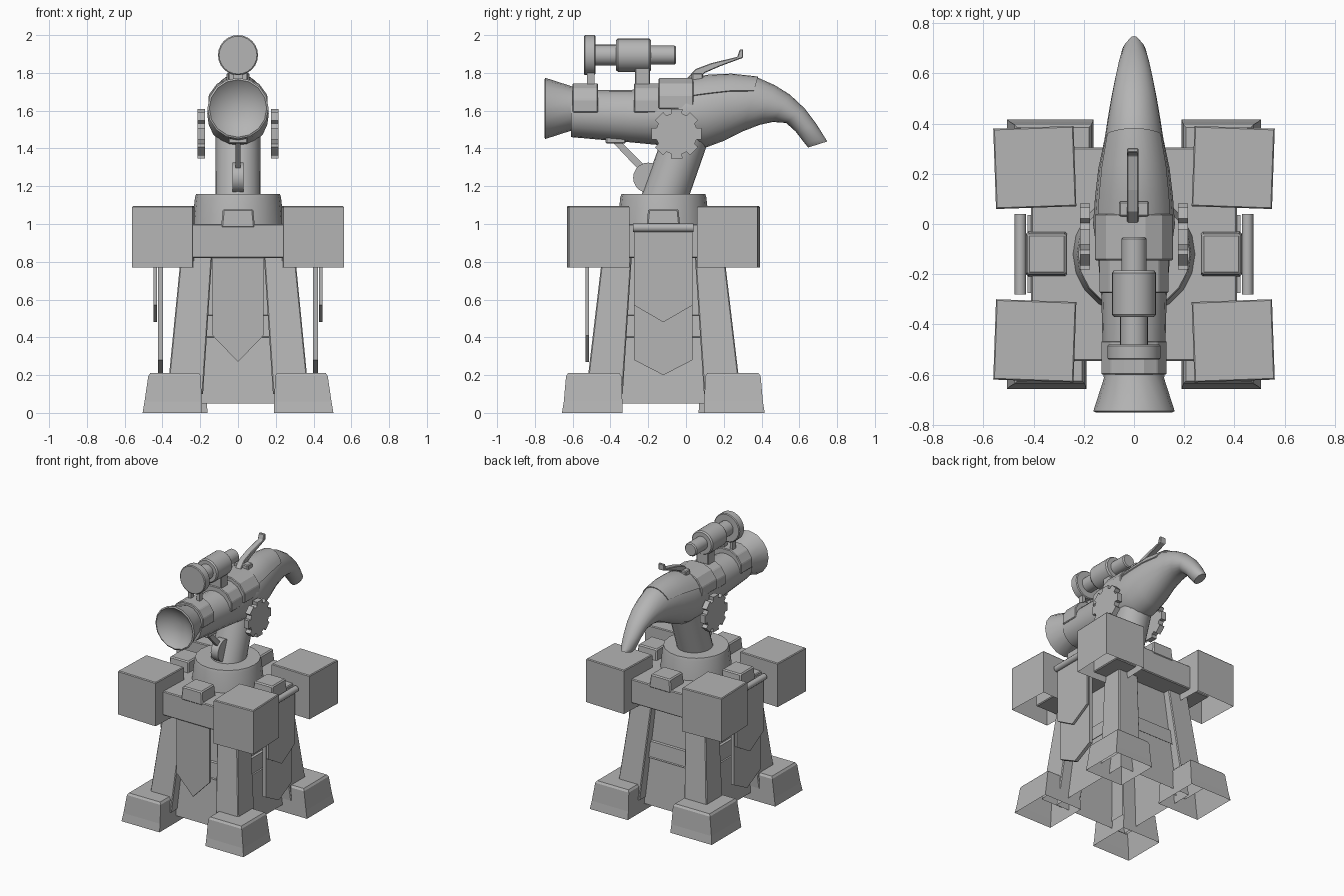
import bpy, bmesh, math
from mathutils import Matrix, Vector

if "Cube" in bpy.data.objects:
    bpy.data.objects.remove(bpy.data.objects["Cube"])

GREY = bpy.data.materials.new("stone_grey")
GREY.diffuse_color = (0.46, 0.46, 0.46, 1)
GREY.use_nodes = True
GREY.node_tree.nodes["Principled BSDF"].inputs["Base Color"].default_value = GREY.diffuse_color
CY = -0.12  # tower centre in y


def finish(name, bm, bevel=0, smooth=True):
    bmesh.ops.recalc_face_normals(bm, faces=bm.faces)
    me = bpy.data.meshes.new(name)
    bm.to_mesh(me)
    bm.free()
    ob = bpy.data.objects.new(name, me)
    bpy.context.collection.objects.link(ob)
    me.materials.append(GREY)
    if bevel:
        m = ob.modifiers.new("bevel", 'BEVEL')
        m.width, m.segments, m.limit_method = bevel, 1, 'ANGLE'
    if smooth:
        bpy.ops.object.select_all(action='DESELECT')
        ob.select_set(True)
        bpy.context.view_layer.objects.active = ob
        bpy.ops.object.shade_smooth_by_angle(angle=math.radians(35))
    return ob


def loft(name, rings, caps=(True, True), **kw):
    """Skin a list of equally long closed rings."""
    bm = bmesh.new()
    vs = [[bm.verts.new(p) for p in r] for r in rings]
    n = len(vs[0])
    for a, b in zip(vs, vs[1:]):
        for i in range(n):
            j = (i + 1) % n
            bm.faces.new((a[i], a[j], b[j], b[i]))
    if caps[0]:
        bm.faces.new(vs[0])
    if caps[1]:
        bm.faces.new(vs[-1])
    return finish(name, bm, **kw)


def rect(x0, x1, y0, y1, z):
    return [Vector(p) for p in ((x0, y0, z), (x1, y0, z), (x1, y1, z), (x0, y1, z))]


def box(name, x0, x1, y0, y1, z0, z1, bevel=0.006):
    return loft(name, [rect(x0, x1, y0, y1, z0), rect(x0, x1, y0, y1, z1)],
                bevel=bevel, smooth=False)


def lathe(name, prof, mat, sides=24):
    """Turn (height, radius) pairs about local z, then place with mat."""
    rings = [[mat @ Vector((r * math.cos(2 * math.pi * i / sides),
                            r * math.sin(2 * math.pi * i / sides), h))
              for i in range(sides)] for h, r in prof]
    return loft(name, rings)


def along_y(z):
    """Local z becomes world y, at height z."""
    return Matrix.Translation((0, 0, z)) @ Matrix.Rotation(-math.pi / 2, 4, 'X')


def plate(name, pts, axis, a, b, bevel=0):
    """Extrude a 2D outline along an axis from a to b."""
    put = {'x': lambda p, t: Vector((t, p[0], p[1])),
           'y': lambda p, t: Vector((p[0], t, p[1]))}[axis]
    return loft(name, [[put(p, t) for p in pts] for t in (a, b)],
                bevel=bevel, smooth=False)


# Tower core: tapered walls open below, with a raised band
loft("tower_core", [rect(-.30, .30, CY - .34, CY + .34, .05),
                    rect(-.23, .23, CY - .27, CY + .27, .84)],
     caps=(False, True), smooth=False)
loft("tower_band", [rect(-.293, .293, CY - .333, CY + .333, .40),
                    rect(-.285, .285, CY - .325, CY + .325, .405),
                    rect(-.275, .275, CY - .315, CY + .315, .515),
                    rect(-.25, .25, CY - .29, CY + .29, .52)],
     caps=(False, False), smooth=False)

# Corner legs, feet and turret boxes
for sx in (-1, 1):
    for sy in (-1, 1):
        def corner(x0, x1, d0, d1, z):
            return rect(sx * x0, sx * x1, CY + sy * d0, CY + sy * d1, z)
        loft("corner_leg", [corner(.185, .375, .215, .41, .10),
                            corner(.135, .30, .165, .32, .86)],
             caps=(False, True), bevel=.006, smooth=False)
        e = .028 if (sx, sy) == (-1, 1) else 0  # one foot is larger inwards
        loft("corner_foot", [corner(.19 - e, .505, .215 - e, .537, 0),
                             corner(.192 - e, .495, .217 - e, .527, .06),
                             corner(.197 - e, .475, .222 - e, .515, .195),
                             corner(.207 - e, .465, .232 - e, .505, .21)],
             caps=(False, True), smooth=False)
        h, m = .16, Matrix.Translation((sx * .395, CY + sy * .345, 0)) \
            @ Matrix.Rotation(sx * sy * math.radians(-2), 4, 'Z')
        loft("corner_box", [[m @ p for p in rect(-w, w, -w, w, z)]
                            for w, z in ((h, .77), (h, 1.09), (h - .005, 1.096))],
             caps=(False, True), smooth=False)

# Platform with a merlon on each side
box("platform", -.41, .41, CY - .425, CY + .425, .82, 1.0)
for i in range(4):
    m = Matrix.Translation((0, CY, 0)) @ Matrix.Rotation(i * math.pi / 2, 4, 'Z')
    d = .43
    loft("merlon", [[m @ p for p in rect(d - .165, d, -.09, .09, .98)],
                    [m @ p for p in rect(d - .16, d - .005, -.08, .08, 1.08)]],
         bevel=.008, smooth=False)

# Banners: one at the front, two layers and a roll on each side
plate("front_banner", [(-.135, .82), (.135, .82), (.135, .41), (0, .27), (-.135, .41)],
      'y', -.532, -.514)
for s in (-1, 1):
    for x, w, z0, z1 in ((.397, .026, .28, .20), (.43, .017, .57, .48)):
        plate("side_banner", [(CY - .155, .98), (CY + .155, .98), (CY + .155, z0),
                              (CY, z1), (CY - .155, z0)], 'x', s * x, s * (x + w))
    lathe("banner_roll", [(CY - .16, .023), (CY + .16, .023)],
          Matrix.Translation((s * .452, 0, 0)) @ along_y(.98), 12)

# Swivel base and leaning column
lathe("swivel_base", [(.98, .245), (1.14, .228), (1.16, .222)],
      Matrix.Translation((0, CY, 0)), 20)
lean = Vector((0, .135, .38))
lathe("column", [(0, .12), (.40, .118)], Matrix.Translation((0, -.12, 1.12))
      @ lean.to_track_quat('Z', 'Y').to_matrix().to_4x4())

# Strut below the barrel
lathe("strut_disc", [(-.03, .08), (.03, .08)], Matrix.Translation((0, -.20, 1.245))
      @ Matrix.Rotation(math.pi / 2, 4, 'Y'), 20)
plate("strut", [(-.395, 1.44), (-.35, 1.44), (-.19, 1.28), (-.225, 1.26)], 'x', -.013, .013)
box("strut_bracket", -.05, .05, -.425, -.32, 1.425, 1.485)

# Gears on both sides
gear = []
for t in range(8):
    for da, r in ((-.23, .135), (.23, .135), (.27, .11), (.515, .11)):
        a = t * math.pi / 4 + da
        gear.append((-.05 + r * math.cos(a), 1.478 + r * math.sin(a)))
for s in (-1, 1):
    plate("gear", gear, 'x', s * .175, s * .215)

# Flared muzzle with a shallow bowl
lathe("muzzle", [(-.59, .115), (-.605, .117), (-.745, .162), (-.75, .152), (-.735, .135),
                 (-.715, .10), (-.70, .06), (-.695, .02)], along_y(1.612), 16)


# Clamps over the barrel
def clamp(y0, y1, w, z0, z1):
    k = z1 - z0
    plate("barrel_clamp", [(-w, z0), (-w, z0 + k * .45), (-w * .72, z0 + k * .82),
                           (-w * .3, z1), (w * .3, z1), (w * .72, z0 + k * .82),
                           (w, z0 + k * .45), (w, z0)], 'y', y0, y1, .005)


clamp(-.60, -.465, .13, 1.59, 1.745)
clamp(-.275, -.14, .138, 1.59, 1.745)
clamp(-.145, .04, .155, 1.61, 1.772)

# Barrel and curved horn sections: top (y, z), bottom (y, z), half width
BARREL = [(-.61, 1.71, -.61, 1.46, .122), (-.29, 1.71, -.29, 1.432, .13),
          (-.08, 1.73, -.08, 1.412, .148)]
HORN = [(-.16, 1.735, -.16, 1.42, .14), (0, 1.765, 0, 1.40, .163),
        (.12, 1.785, .10, 1.403, .155), (.24, 1.79, .20, 1.44, .142),
        (.38, 1.775, .30, 1.49, .117), (.47, 1.735, .39, 1.525, .103),
        (.55, 1.685, .46, 1.54, .09), (.63, 1.61, .53, 1.535, .075),
        (.69, 1.53, .58, 1.49, .062), (.735, 1.458, .63, 1.425, .048),
        (.748, 1.437, .647, 1.405, .03)]


def section(s, angles, grow=0):
    top, bot = Vector((0, s[0], s[1])), Vector((0, s[2], s[3]))
    c, v = (top + bot) / 2, (top - bot) / 2
    v += v.normalized() * grow
    return [c + v * math.sin(a) + Vector(((s[4] + grow) * math.cos(a), 0, 0)) for a in angles]


full = [i * math.pi / 10 for i in range(20)]
loft("barrel", [section(s, full) for s in BARREL])
loft("horn", [section(s, full) for s in HORN])

# Thin cover plate over the top of the horn
arc = [math.radians(30 + 12 * i) for i in range(11)]
loft("horn_cover", [section(s, arc, .006) + section(s, arc[::-1], -.01) for s in HORN[1:5]])

# Lever on top
box("lever_base", -.06, .06, .03, .09, 1.76, 1.80)
plate("lever", [(0, 1.765), (.05, 1.82), (.135, 1.852), (.272, 1.885), (.285, 1.925),
                (.302, 1.925), (.302, 1.88), (.18, 1.835), (.10, 1.80), (.07, 1.77)],
      'x', -.028, .018, .004)

# Scope with its mounts
lathe("scope", [(-.54, .10), (-.535, .106), (-.485, .106), (-.48, .10), (-.48, .055),
                (-.37, .055), (-.37, .08), (-.36, .088), (-.195, .088), (-.185, .08),
                (-.185, .05), (-.06, .05), (-.052, .043)], along_y(1.894))
for s in (-1, 1):
    box("scope_front_post", s * .035 - .012, s * .035 + .012, -.525, -.485, 1.73, 1.81, 0)
box("scope_rear_mount", -.05, .05, -.27, -.19, 1.73, 1.83)
